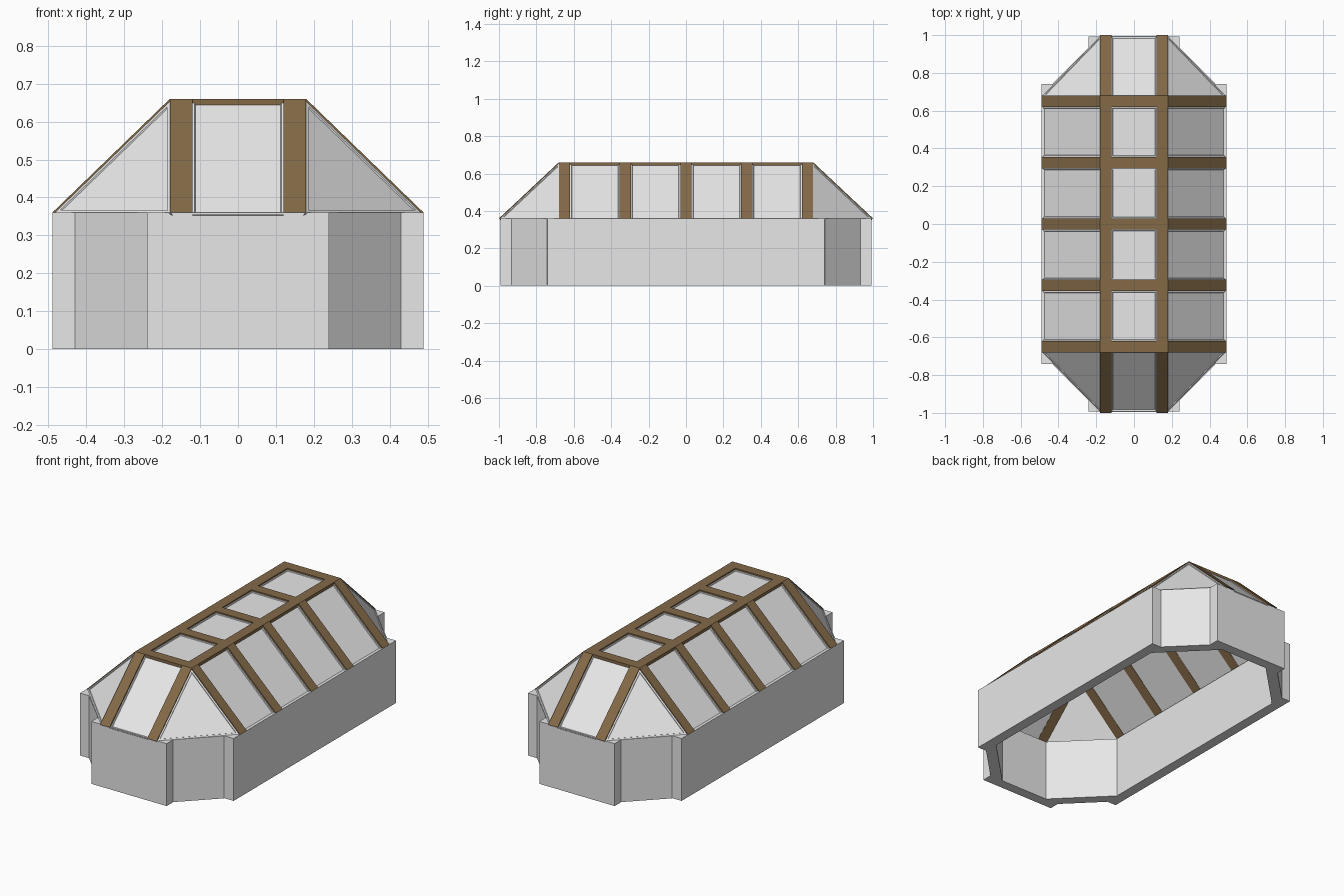
import bpy, bmesh
from mathutils import Vector

if "Cube" in bpy.data.objects:
    bpy.data.objects.remove(bpy.data.objects["Cube"])

def material(name, rgb):
    m = bpy.data.materials.new(name)
    m.diffuse_color = (*rgb, 1)
    m.use_nodes = True
    m.node_tree.nodes["Principled BSDF"].inputs["Base Color"].default_value = m.diffuse_color
    return m

GREY = material("pale grey", (0.8, 0.8, 0.8))
WOOD = material("brown wood", (0.23, 0.143, 0.064))
BASE, TOP = 0.36, 0.66        # wall height, roof height
XO, XI = 0.49, 0.18           # roof half widths, bottom and top
YO, YI = 1.0, 0.68            # roof half lengths, bottom and top
T = 0.06                      # wall thickness and beam width

def finish(bm, name, mat):
    bmesh.ops.recalc_face_normals(bm, faces=bm.faces[:])
    me = bpy.data.meshes.new(name)
    bm.to_mesh(me)
    bm.free()
    me.materials.append(mat)
    ob = bpy.data.objects.new(name, me)
    bpy.context.collection.objects.link(ob)

def prism(name, pts, direction, mat):
    """Extrude a flat polygon along a vector."""
    bm = bmesh.new()
    f = bm.faces.new([bm.verts.new(p) for p in pts])
    ext = bmesh.ops.extrude_face_region(bm, geom=[f], use_keep_orig=True)
    vs = [g for g in ext["geom"] if isinstance(g, bmesh.types.BMVert)]
    bmesh.ops.translate(bm, verts=vs, vec=direction)
    finish(bm, name, mat)

def panel(name, pts, frame, drop):
    """Thin pane with a raised rim, set below the beam surface."""
    pts = [Vector(p) for p in pts]
    n = (pts[1] - pts[0]).cross(pts[2] - pts[0]).normalized()
    if n.z < 0:
        pts.reverse()
        n = -n
    bm = bmesh.new()
    f = bm.faces.new([bm.verts.new(p - n * drop) for p in pts])
    f.normal_update()
    ext = bmesh.ops.extrude_face_region(bm, geom=[f], use_keep_orig=True)
    vs = [g for g in ext["geom"] if isinstance(g, bmesh.types.BMVert)]
    bmesh.ops.translate(bm, verts=vs, vec=-n * 0.01)
    bmesh.ops.recalc_face_normals(bm, faces=bm.faces[:])
    face = max(bm.faces, key=lambda q: q.normal.dot(n))
    bmesh.ops.inset_region(bm, faces=[face], thickness=frame)
    bmesh.ops.inset_region(bm, faces=[face], thickness=0.003, depth=-0.004)
    finish(bm, name, GREY)

# walls: straight plates on four sides, diagonal plates at the corners
WY = 0.993
up = Vector((0, 0, BASE))
for s in (-1, 1):
    a, b = s * XO, s * (XO - T)
    prism("side_wall", [(a, -.74, 0), (a, .74, 0), (b, .74, 0), (b, -.74, 0)], up, GREY)
    a, b = s * WY, s * (WY - T)
    prism("end_wall", [(-.24, a, 0), (.24, a, 0), (.24, b, 0), (-.24, b, 0)], up, GREY)
    for t in (-1, 1):
        prism("corner_wall", [(s * x, t * y, 0) for x, y in
              ((.24, .933), (.43, .743), (.43, .658), (.155, .933))], up, GREY)

# roof beams: a bent strip profile, across and along
def strip(outer, inner):
    d = 0.02
    return [(-outer, BASE), (-inner, TOP), (inner, TOP), (outer, BASE),
            (outer - .028, BASE), (inner - .008, TOP - d),
            (-inner + .008, TOP - d), (-outer + .028, BASE)]

rows = [-.65, -.325, 0, .325, .65]
for y in rows:
    prism("cross_beam", [(u, y - T / 2, z) for u, z in strip(XO, XI)], Vector((0, T, 0)), WOOD)
for x in (-.15, .15):
    prism("long_beam", [(x - T / 2, u, z) for u, z in strip(YO, YI)], Vector((T, 0, 0)), WOOD)

# roof panes between the beams
XB = XI - T
for y0, y1 in zip(rows, rows[1:]):
    a, b = y0 + T / 2, y1 - T / 2
    panel("top_pane", [(-XB, a, TOP), (XB, a, TOP), (XB, b, TOP), (-XB, b, TOP)], .008, .008)
    for s in (-1, 1):
        panel("side_pane", [(s * XI, a, TOP), (s * XO, a, BASE),
                            (s * XO, b, BASE), (s * XI, b, TOP)], .01, .008)
for t in (-1, 1):
    panel("end_pane", [(-XB, t * YI, TOP), (-XB, t * YO, BASE),
                       (XB, t * YO, BASE), (XB, t * YI, TOP)], .008, .008)
    for s in (-1, 1):
        panel("corner_pane", [(s * XI, t * YI, TOP), (s * XI, t * YO, BASE),
                              (s * XO, t * YI, BASE)], .022, .004)
